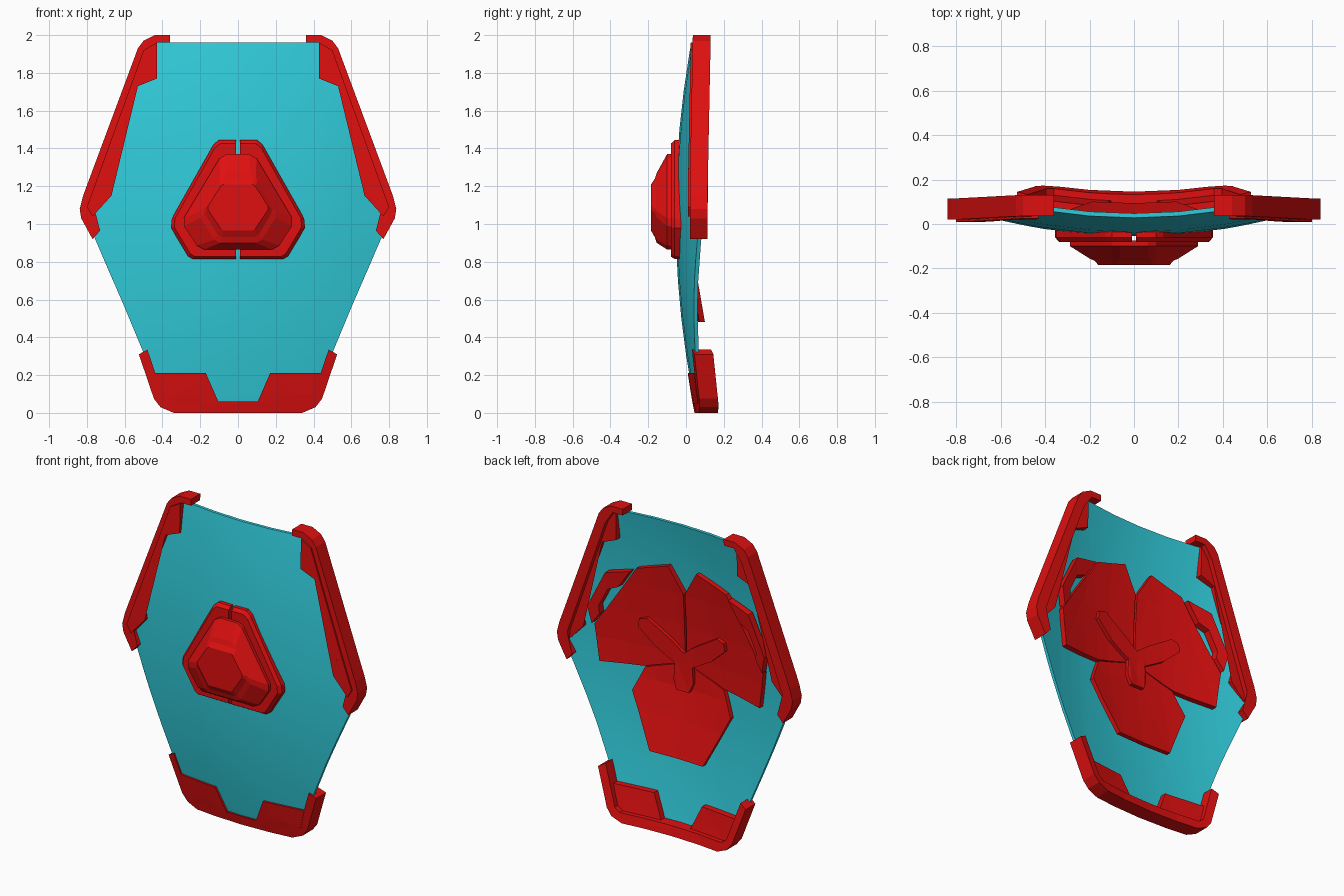
import bpy
import bmesh
from mathutils import Vector

if "Cube" in bpy.data.objects:
    bpy.data.objects.remove(bpy.data.objects["Cube"], do_unlink=True)


def material(name, color):
    m = bpy.data.materials.new(name)
    m.use_nodes = True
    m.diffuse_color = color
    m.node_tree.nodes["Principled BSDF"].inputs["Base Color"].default_value = color
    return m


RED = material("red", (0.74, 0.005, 0.005, 1))
TEAL = material("teal", (0.03, 0.6, 0.7, 1))


def finish(name, bm, mat):
    bmesh.ops.recalc_face_normals(bm, faces=bm.faces)
    mesh = bpy.data.meshes.new(name)
    bm.to_mesh(mesh)
    bm.free()
    mesh.materials.append(mat)
    obj = bpy.data.objects.new(name, mesh)
    bpy.context.collection.objects.link(obj)
    return obj


# Curved surfaces that the parts follow
def shell(x, z):
    return -0.055 + 0.2 * x * x + 0.1 * (z - 1.05) ** 2


def side_plane(x, z):
    return 0.02 + max(0, z - 1.2) * 0.02


def petal_shell(x, z):
    return shell(x, z) + 0.13 * max(0, 0.95 - z)


def mirrored(half):
    return half + [(-x, z) for x, z in reversed(half)]


def flip(points):
    return [(-x, z) for x, z in points]


def drape(name, outline, surface, front, back, mat, step=0.2):
    """Lay a flat outline on a curved surface and give it thickness."""
    bm = bmesh.new()
    bm.faces.new([bm.verts.new((x, 0, z)) for x, z in outline])
    bmesh.ops.triangulate(bm, faces=bm.faces[:])
    for axis, start, count in ((0, -0.8, 9), (2, 0.1, 10)):
        for i in range(count):
            point, normal = Vector(), Vector()
            point[axis] = start + i * step
            normal[axis] = 1
            bmesh.ops.bisect_plane(bm, geom=bm.verts[:] + bm.edges[:] + bm.faces[:],
                                   dist=1e-5, plane_co=point, plane_no=normal)
    rim = [e for e in bm.edges if e.is_boundary]
    base = bm.verts[:]
    copy = bmesh.ops.duplicate(bm, geom=base + bm.edges[:] + bm.faces[:])["vert_map"]
    twin = {v: copy[v] for v in base}
    for v in base:
        y = surface(v.co.x, v.co.z)
        v.co.y = y + front
        twin[v].co.y = y + back
    for e in rim:
        a, b = e.verts
        bm.faces.new((a, b, twin[b], twin[a]))
    return finish(name, bm, mat)


def loft(name, rings, mat):
    """Skin a stack of outlines, each at its own depth."""
    bm = bmesh.new()
    loops = [[bm.verts.new((x, y, z)) for x, z in pts] for y, pts in rings]
    for a, b in zip(loops, loops[1:]):
        for i in range(len(a)):
            j = (i + 1) % len(a)
            bm.faces.new((a[i], a[j], b[j], b[i]))
    bm.faces.new(loops[0])
    bm.faces.new(loops[-1])
    return finish(name, bm, mat)


def chamfer(points, cut):
    out = []
    for i, p in enumerate(points):
        p = Vector(p)
        for q in (points[i - 1], points[(i + 1) % len(points)]):
            out.append(tuple(p + (Vector(q) - p).normalized() * cut))
    return out


# Shield panel
panel = mirrored([(0.46, 1.96), (0.51, 1.9), (0.8, 1.1), (0.8, 1.06), (0.765, 0.94),
                  (0.705, 0.8), (0.605, 0.57), (0.505, 0.33), (0.42, 0.08), (0.36, 0.03)])
panel_obj = drape("shield_panel", panel, shell, 0, 0.02, TEAL)
bpy.context.view_layer.objects.active = panel_obj
panel_obj.select_set(True)
bpy.ops.object.shade_smooth_by_angle()

# Bottom trim: thick rim and two thinner tabs
rim = mirrored([(0.10, 0.06), (0.36, 0.06), (0.395, 0.085), (0.48, 0.335), (0.525, 0.31),
                (0.445, 0.075), (0.41, 0.03), (0.34, 0.0)][::-1])
drape("bottom_rim", rim, shell, -0.01, 0.09, RED)

side_rim = [(0.36, 2.0), (0.44, 2.0), (0.5, 1.97), (0.53, 1.93), (0.82, 1.15), (0.838, 1.08),
            (0.83, 1.03), (0.77, 0.92), (0.73, 0.965), (0.77, 1.04), (0.765, 1.1),
            (0.485, 1.88), (0.43, 1.96), (0.36, 1.96)]
side_tab = [(0.43, 1.96), (0.43, 1.77), (0.53, 1.73), (0.70, 1.28), (0.67, 1.15),
            (0.77, 1.04), (0.8, 1.09), (0.5, 1.92)]
bottom_tab = [(0.10, 0.05), (0.17, 0.21), (0.44, 0.21), (0.4, 0.07), (0.37, 0.05)]

# Back plates: side petals, lower petal, open frames and hub blades
side_petal = [(0.006, 1.51), (0.1, 1.67), (0.32, 1.6), (0.6, 1.18), (0.57, 0.945),
              (0.285, 0.97), (0.006, 1.06)]
frame = [(0.35, 1.58), (0.51, 1.54), (0.63, 1.3), (0.605, 1.19), (0.555, 1.26),
         (0.56, 1.31), (0.5, 1.43), (0.43, 1.46)]
blade = [(0, 1.13), (0.08, 1.19), (0.25, 1.295), (0.3, 1.28), (0.31, 1.23),
         (0.2, 1.13), (0.06, 1.05), (0, 1.04)]
lower_petal = mirrored([(0.01, 1.055), (0.28, 0.965), (0.35, 0.81), (0.19, 0.48)])
lower_blade = mirrored([(0.06, 1.08), (0.07, 0.95), (0.045, 0.89)])

# Front boss base half
base_half = [(0.01, 1.445), (0.10, 1.445), (0.13, 1.42), (0.35, 1.03), (0.355, 0.98),
             (0.265, 0.83), (0.24, 0.815), (0.01, 0.815)]
base_top = [(max(0.01, x * 0.95), 1.06 + (z - 1.06) * 0.95) for x, z in base_half]

for side, turn in (("left", list), ("right", flip)):
    drape(side + "_side_rim", turn(side_rim), side_plane, 0, 0.095, RED)
    drape(side + "_side_tab", turn(side_tab), side_plane, -0.01, 0.065, RED)
    drape(side + "_bottom_tab", turn(bottom_tab), shell, -0.012, 0.06, RED)
    drape(side + "_back_petal", turn(side_petal), petal_shell, 0.02, 0.055, RED)
    drape(side + "_back_frame", turn(frame), shell, 0.03, 0.075, RED)
    drape(side + "_hub_blade", turn(blade), shell, 0.05, 0.08, RED)
    loft(side + "_boss_base", [(-0.02, turn(base_half)), (-0.06, turn(base_half)),
                               (-0.08, turn(base_top))], RED)
drape("lower_back_petal", lower_petal, petal_shell, 0.025, 0.055, RED)
drape("lower_hub_blade", lower_blade, petal_shell, 0.05, 0.08, RED)

# Stepped front boss
body = [(0.085, 1.37), (0.3, 1.01), (0.205, 0.865)]
shoulder = [(0.085, 1.27), (0.21, 1.05), (0.115, 0.9)]
step = [(0.095, 1.24), (0.185, 1.07), (0.1, 0.93)]
cap = [(0.085, 1.21), (0.165, 1.085), (0.085, 0.965)]
loft("boss", [(y, chamfer(mirrored(h), c)) for y, h, c in (
    (-0.075, body, 0.025), (-0.1, body, 0.025), (-0.155, shoulder, 0.02),
    (-0.165, step, 0.015), (-0.185, cap, 0.01))], RED)
